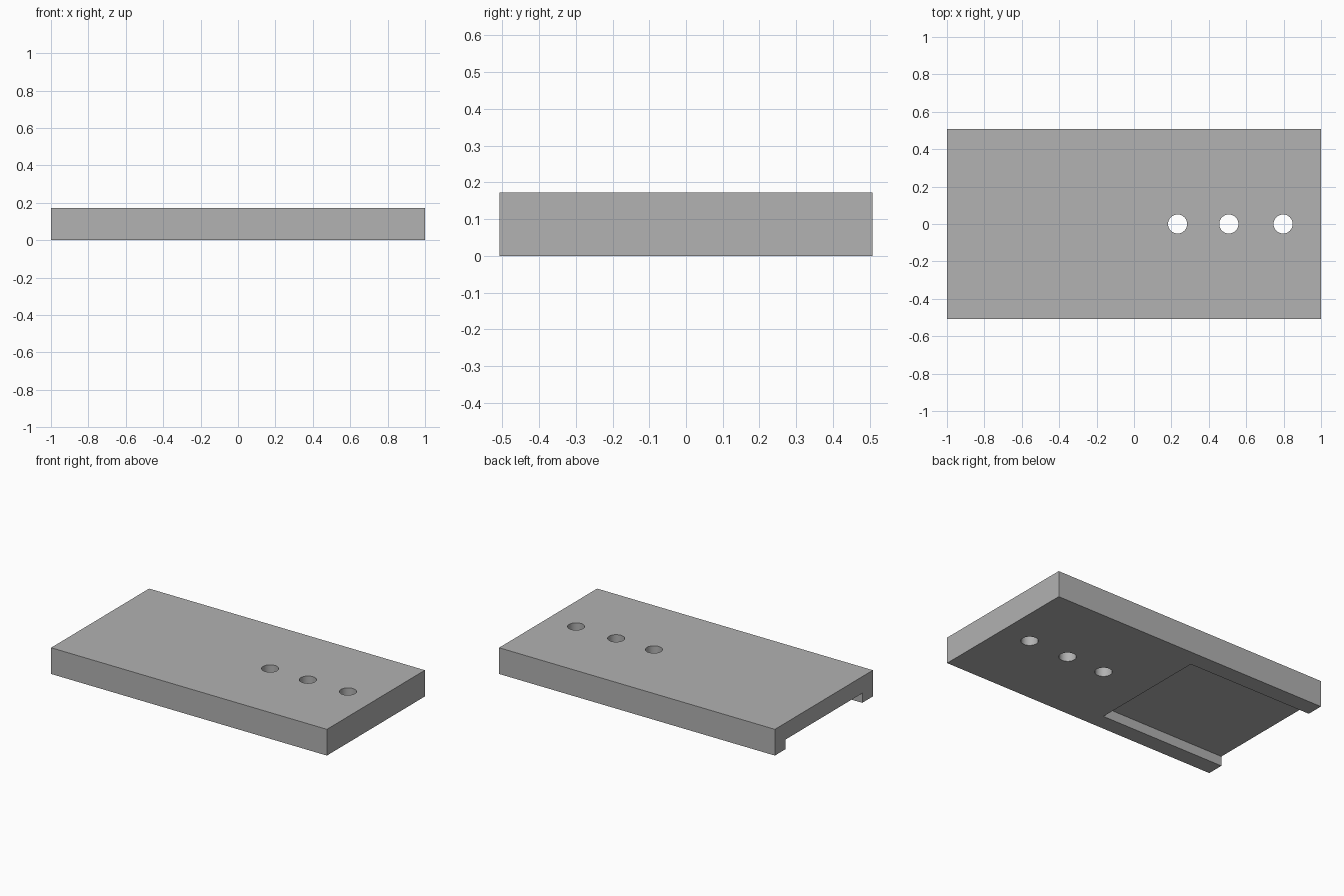
import bpy
import math

LENGTH, WIDTH, HEIGHT = 2.0, 1.015, 0.172
RAIL, RECESS_END, RECESS_DEPTH = 0.11, -0.1, 0.063
HOLES_X, HOLE_RADIUS = (0.233, 0.507, 0.797), 0.051

cube = bpy.data.objects.get("Cube")
if cube:
    bpy.data.objects.remove(cube, do_unlink=True)

# Single grey finish
grey = bpy.data.materials.new("plain grey")
grey.use_nodes = True
color = (0.445, 0.445, 0.445, 1)
grey.diffuse_color = color
grey.node_tree.nodes["Principled BSDF"].inputs["Base Color"].default_value = color


def box(name, low, high):
    """Box spanning two opposite corners."""
    center = [(a + b) / 2 for a, b in zip(low, high)]
    bpy.ops.mesh.primitive_cube_add(size=1, location=center)
    ob = bpy.context.object
    ob.name = name
    ob.scale = [b - a for a, b in zip(low, high)]
    bpy.ops.object.transform_apply(location=True, rotation=False, scale=True)
    ob.data.materials.append(grey)
    return ob


def cut(target, cutter):
    """Subtract the cutter from the target, then discard it."""
    cutter.hide_render = True
    mod = target.modifiers.new("cut", "BOOLEAN")
    mod.operation = "DIFFERENCE"
    mod.solver = "EXACT"
    mod.object = cutter
    bpy.context.view_layer.objects.active = target
    bpy.ops.object.modifier_apply(modifier=mod.name)
    bpy.data.objects.remove(cutter, do_unlink=True)


# Main slab
plate = box("plate", (-LENGTH / 2, -WIDTH / 2, 0), (LENGTH / 2, WIDTH / 2, HEIGHT))

# Underside recess, open at the right end, leaving a rail on each side
inner = WIDTH / 2 - RAIL
cut(plate, box("recess_cutter", (-LENGTH, -inner, -HEIGHT), (RECESS_END, inner, RECESS_DEPTH)))

# Row of through holes
for x in HOLES_X:
    bpy.ops.mesh.primitive_cylinder_add(
        vertices=48, radius=HOLE_RADIUS, depth=HEIGHT * 3, location=(x, 0, HEIGHT / 2))
    hole = bpy.context.object
    hole.name = "hole_cutter"
    hole.data.materials.append(grey)
    cut(plate, hole)

# Smooth hole walls, sharp edges elsewhere
bpy.ops.object.select_all(action="DESELECT")
plate.select_set(True)
bpy.context.view_layer.objects.active = plate
bpy.ops.object.shade_smooth_by_angle(angle=math.radians(30))
